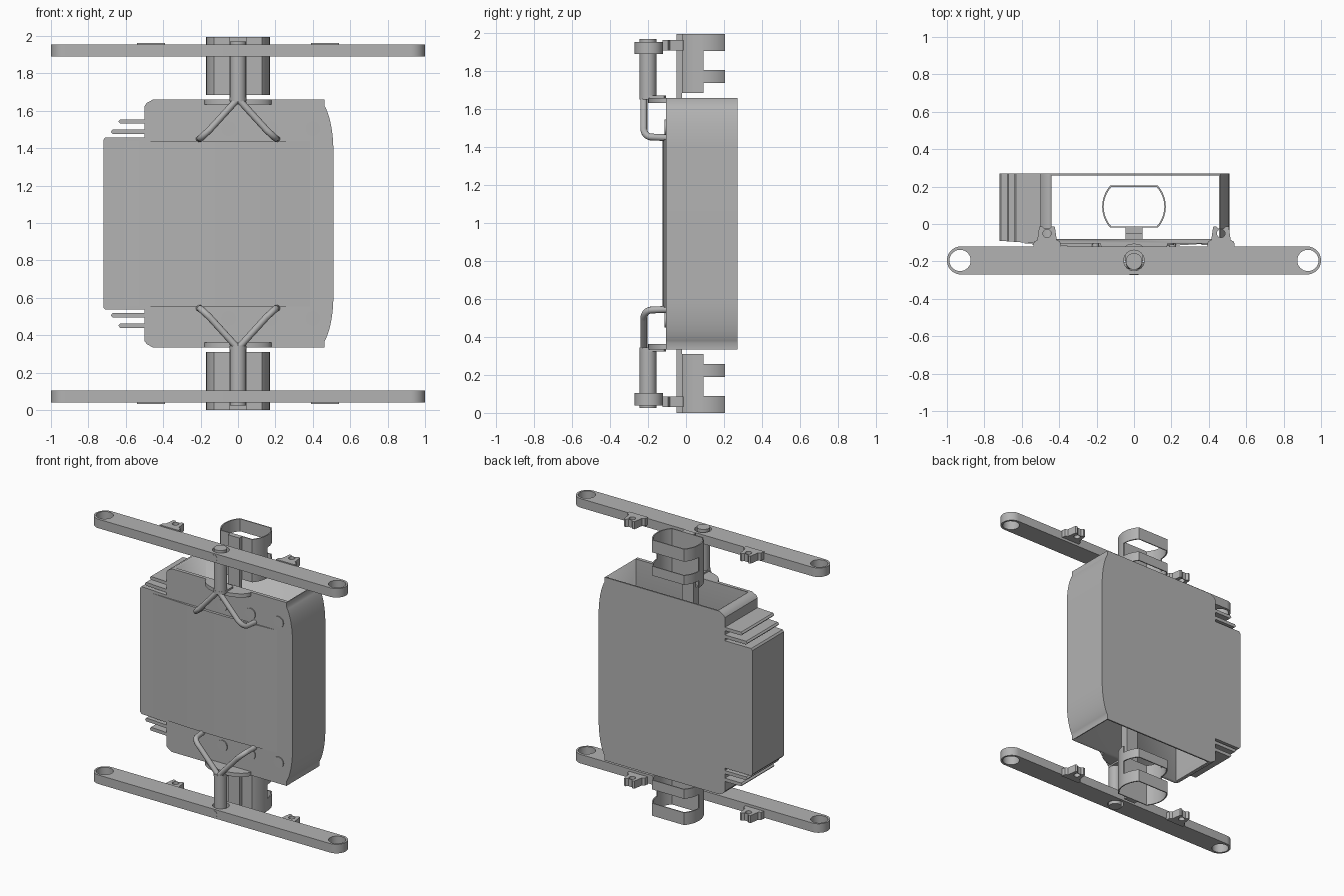
import bpy, bmesh
from math import sin, cos, pi, radians
from mathutils import Vector

if "Cube" in bpy.data.objects:
    bpy.data.objects.remove(bpy.data.objects["Cube"])

MID = 0.9975  # height of the mirror plane between top and bottom fittings

grey = bpy.data.materials.new("mid grey")
grey.use_nodes = True
grey.diffuse_color = (0.45, 0.45, 0.45, 1)
grey.node_tree.nodes["Principled BSDF"].inputs["Base Color"].default_value = grey.diffuse_color


def arc(cx, cy, r, a0, a1, n=12, ry=None):
    angles = [radians(a0 + (a1 - a0) * i / n) for i in range(n + 1)]
    return [(cx + r * cos(a), cy + (ry or r) * sin(a)) for a in angles]


def circle(cx, cy, r, n=32):
    return arc(cx, cy, r, 0, 360, n)[:-1]


def prism(bm, outline, lo, hi, axis="z", holes=()):
    """Extrude an outline, with optional holes, between two levels."""
    edges = []
    for loop in [outline, *holes]:
        vs = [bm.verts.new((a, b, lo) if axis == "z" else (a, lo, b)) for a, b in loop]
        edges += [bm.edges.new((vs[i - 1], vs[i])) for i in range(len(vs))]
    if holes:
        filled = bmesh.ops.triangle_fill(bm, edges=edges, use_beauty=True)["geom"]
        faces = [f for f in filled if isinstance(f, bmesh.types.BMFace)]
    else:
        faces = [bm.faces.new(vs)]
    new = bmesh.ops.extrude_face_region(bm, geom=faces, use_keep_orig=True)["geom"]
    shift = Vector((0, 0, hi - lo)) if axis == "z" else Vector((0, hi - lo, 0))
    bmesh.ops.translate(bm, vec=shift, verts=[g for g in new if isinstance(g, bmesh.types.BMVert)])


def box(bm, x0, x1, y0, y1, z0, z1):
    prism(bm, [(x0, y0), (x1, y0), (x1, y1), (x0, y1)], z0, z1)


def tube(bm, path, r, n=14):
    """Sweep a circle along a path."""
    path = [Vector(p) for p in path]
    rings = []
    for i, p in enumerate(path):
        t = (path[min(i + 1, len(path) - 1)] - path[max(i - 1, 0)]).normalized()
        u = t.cross(Vector((0.94, 0.2, 0.3))).normalized()
        v = t.cross(u)
        rings.append([bm.verts.new(p + r * (u * cos(2 * pi * k / n) + v * sin(2 * pi * k / n)))
                      for k in range(n)])
    for a, b in zip(rings, rings[1:]):
        for k in range(n):
            bm.faces.new((a[k - 1], a[k], b[k], b[k - 1]))
    bm.faces.new(rings[0])
    bm.faces.new(rings[-1])


def finish(bm, name):
    bmesh.ops.recalc_face_normals(bm, faces=bm.faces)
    mesh = bpy.data.meshes.new(name)
    bm.to_mesh(mesh)
    mesh.materials.append(grey)
    ob = bpy.data.objects.new(name, mesh)
    bpy.context.collection.objects.link(ob)
    bpy.ops.object.select_all(action="DESELECT")
    ob.select_set(True)
    bpy.context.view_layer.objects.active = ob
    bpy.ops.object.shade_smooth_by_angle(angle=radians(30))
    return ob


def part(name, build, pair=True):
    """Make a part, and its reflection at the bottom when it is one of a pair."""
    for side in ("top_", "bottom_") if pair else ("",):
        bm = bmesh.new()
        build(bm)
        if side == "bottom_":
            for v in bm.verts:
                v.co.z = 2 * MID - v.co.z
        result = finish(bm, side + name)
    return result


# Housing outline: upper half with cooling fins, then reflected
fins = [(-0.72, 1.445), (-0.71, 1.458), (-0.5, 1.458)]
for tip, z in ((-0.68, 1.488), (-0.64, 1.543)):
    fins += [(-0.5, z - 0.012), (tip + 0.01, z - 0.012), (tip, z), (tip + 0.01, z + 0.012), (-0.5, z + 0.012)]
upper = fins + [(-0.5, 1.625), (-0.488, 1.642), (-0.455, 1.66), (0.462, 1.66)]
upper += arc(0.42, 1.38, 0.09, 62, 0, 12, 0.28)
lower = [(x, 2 * MID - z) for x, z in reversed(upper)]


def build_housing(bm):
    prism(bm, upper + lower, -0.105, 0.27, "y")
    for v in bm.verts:
        if v.co.y < 0 and v.co.x < -0.5:
            v.co.y += 0.07 * (-0.5 - v.co.x)


housing = part("housing", build_housing, False)
cutter = part("housing_cavity_cutter", lambda bm: box(bm, -0.44, 0.455, -0.08, 0.26, 0, 2), False)
cutter.hide_render = True
cutter.hide_viewport = True
cut = housing.modifiers.new("cavity", "BOOLEAN")
cut.operation = "DIFFERENCE"
cut.solver = "EXACT"
cut.object = cutter

# Slightly bowed front panel
bow = [(-0.61 + 1.01 * i / 24, -0.104 - 0.021 * sin(pi * i / 24)) for i in range(25)]
part("front_panel", lambda bm: prism(bm, bow, 0.555, 1.44), False)


def build_studs(bm):
    for x in (-0.05, 0.175, 0.4):
        prism(bm, circle(x, 1.505, 0.04), -0.112, -0.1, "y")


def build_bar(bm):
    outline = arc(0.925, -0.195, 0.075, -90, 90, 20) + arc(-0.925, -0.195, 0.075, 90, 270, 20)
    holes = [circle(x, -0.195, r) for x, r in ((-0.93, 0.057), (0, 0.055), (0.93, 0.057))]
    prism(bm, outline, 1.89, 1.955, holes=holes)
    prism(bm, circle(0, 1.923, 0.023, 20), -0.272, -0.23, "y")


def build_post(bm):
    prism(bm, circle(0, -0.2, 0.044), 1.65, 1.97)
    # sloping gusset between the post and the flange
    prism(bm, arc(0, -0.12, 0.045, 0, 180, 8, 0.015) + arc(0, -0.2, 0.045, 180, 360, 12),
          1.655, 1.672)


def build_legs(bm):
    for s in (-1, 1):
        path = [(0, -0.222, 1.665), (s * 0.155, -0.222, 1.495)]
        for y, z in arc(-0.18, 1.495, 0.042, 180, 270, 8):
            path.append((s * (0.155 + (1.495 - z) * 1.1), y, z))
        path.append((s * 0.207, -0.105, 1.45))
        tube(bm, path, 0.018)


def build_clips(bm):
    for s in (-1, 1):
        half = [(0.075, -0.125), (0.07, -0.095), (0.052, -0.085), (0.042, -0.015),
                (0.028, -0.012), (0.014, -0.025)]
        pts = half + [(-x, y) for x, y in reversed(half)]
        prism(bm, [(s * 0.465 + x, y) for x, y in pts], 1.908, 1.963,
              holes=[circle(s * 0.465, -0.05, 0.022, 20)])


def build_cup(bm):
    def half_wall(sign, z0, z1):
        right = arc(0, 0, 1, 0, 41.4, 10)
        path = right + [(-x, y) for x, y in reversed(right)]
        outer = [(0.17 * x, 0.0925 + sign * 0.17 * y) for x, y in path]
        inner = [(0.162 * x, 0.0925 + sign * 0.159 * y) for x, y in reversed(path)]
        prism(bm, outer + inner, z0, z1)

    half_wall(-1, 1.685, 1.995)
    half_wall(1, 1.905, 1.995)
    half_wall(1, 1.737, 1.805)


part("stud_row", build_studs)
part("cross_bar", build_bar)
part("post", build_post)
part("post_flange", lambda bm: prism(bm, arc(0, -0.1, 0.18, 180, 360, 24, 0.1), 1.633, 1.66))
part("forked_legs", build_legs)
part("bar_clips", build_clips)
part("holder_cup", build_cup)

# Strip through the housing that carries both holders


def build_strip(bm):
    box(bm, -0.046, 0.046, -0.05, -0.02, 0.0, 2 * MID)
    box(bm, -0.046, 0.046, -0.085, -0.05, 0.4, 1.6)


part("holder_strip", build_strip, False)
